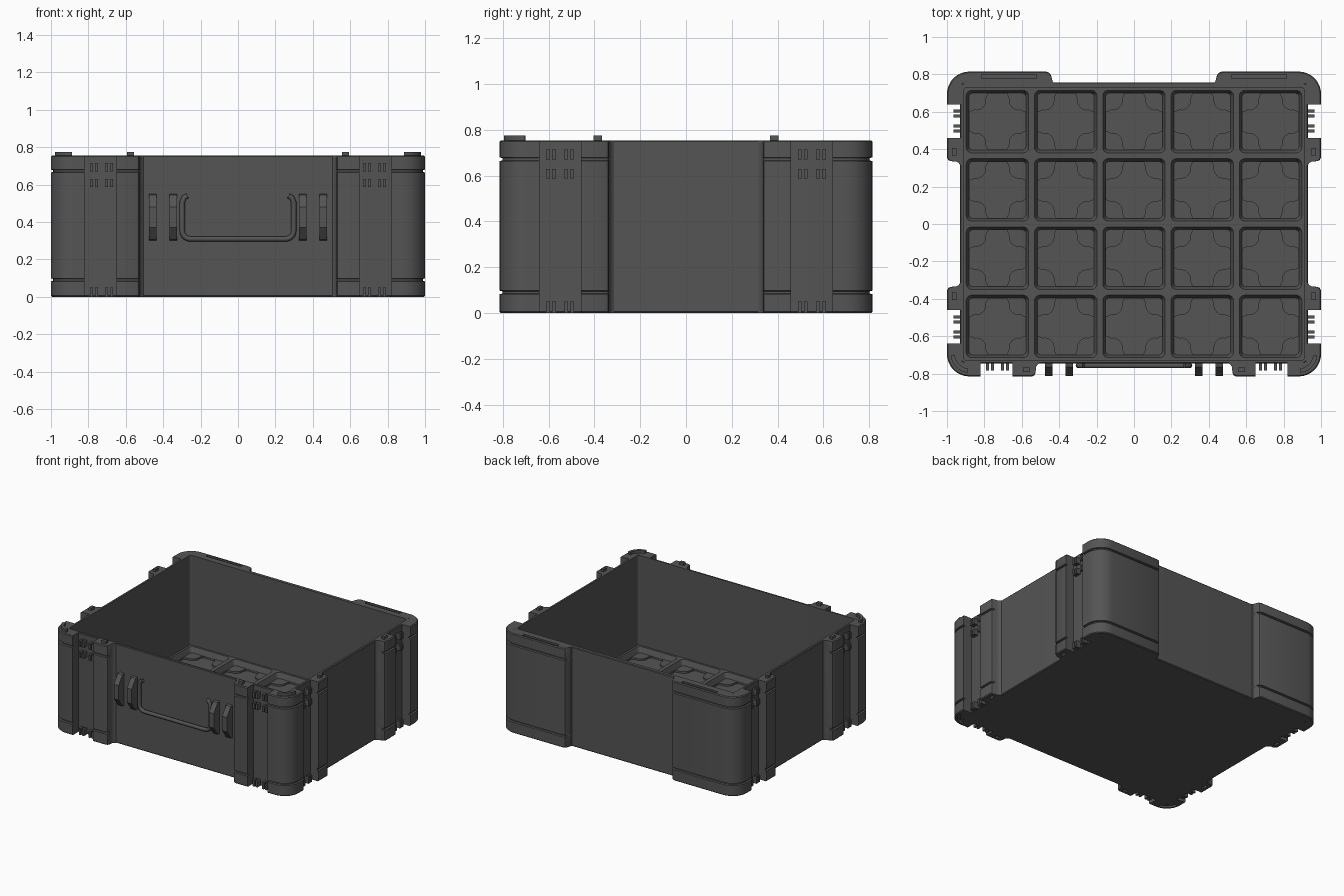
import bpy, bmesh, math

if "Cube" in bpy.data.objects:
    bpy.data.objects.remove(bpy.data.objects["Cube"])

PLASTIC = bpy.data.materials.new("charcoal_plastic")
PLASTIC.diffuse_color = (0.09, 0.09, 0.09, 1)
PLASTIC.use_nodes = True
PLASTIC.node_tree.nodes["Principled BSDF"].inputs["Base Color"].default_value = PLASTIC.diffuse_color
H = 0.755            # rim height
PITCH = 0.365        # floor cell size


def finish(name, bm, smooth=True):
    bmesh.ops.remove_doubles(bm, verts=bm.verts, dist=1e-5)
    bmesh.ops.recalc_face_normals(bm, faces=bm.faces)
    me = bpy.data.meshes.new(name)
    bm.to_mesh(me)
    bm.free()
    ob = bpy.data.objects.new(name, me)
    bpy.context.collection.objects.link(ob)
    me.materials.append(PLASTIC)
    if smooth:
        bpy.ops.object.select_all(action='DESELECT')
        ob.select_set(True)
        bpy.context.view_layer.objects.active = ob
        bpy.ops.object.shade_smooth_by_angle(angle=math.radians(30))
    return ob


def loft(bm, rings, cap_start=True, cap_end=True):
    """Bridge rings of equal point count, optionally capping both ends."""
    vs = [[bm.verts.new(p) for p in r] for r in rings]
    n = len(vs[0])
    for a, b in zip(vs, vs[1:]):
        for i in range(n):
            j = (i + 1) % n
            bm.faces.new((a[i], a[j], b[j], b[i]))
    if cap_start:
        bm.faces.new(vs[0])
    if cap_end:
        bm.faces.new(vs[-1])


def arc(cx, cy, r, a0, a1, n):
    return [(cx + r * math.cos(math.radians(a0 + (a1 - a0) * i / (n - 1))),
             cy + r * math.sin(math.radians(a0 + (a1 - a0) * i / (n - 1)))) for i in range(n)]


def rounded_rect(x0, x1, y0, y1, r, n=9):
    return (arc(x1 - r, y1 - r, r, 0, 90, n) + arc(x0 + r, y1 - r, r, 90, 180, n)
            + arc(x0 + r, y0 + r, r, 180, 270, n) + arc(x1 - r, y0 + r, r, 270, 360, n))


def at(ring, z, dx=0, dy=0):
    return [(x + dx, y + dy, z) for x, y in ring]


def box(bm, x0, x1, y0, y1, z0, z1):
    sq = [(x0, y0), (x1, y0), (x1, y1), (x0, y1)]
    loft(bm, [at(sq, z0), at(sq, z1)])


def cut(ob, cutter):
    m = ob.modifiers.new("cut", 'BOOLEAN')
    m.operation, m.solver, m.object = 'DIFFERENCE', 'EXACT', cutter
    cutter.hide_render = True
    cutter.hide_viewport = True


# Walls: open box shell
bm = bmesh.new()
X, YF, YB = 0.93, -0.745, 0.757
IX, IY = 2.5 * PITCH, 2 * PITCH
loft(bm, [at(rounded_rect(-X + .005, X - .005, YF + .005, YB - .005, .03), 0),
          at(rounded_rect(-X, X, YF, YB, .03), .006),
          at(rounded_rect(-X, X, YF, YB, .03), H - .005),
          at(rounded_rect(-X + .004, X - .004, YF + .004, YB - .004, .03), H),
          at(rounded_rect(-IX, IX, -IY, IY, .02), H),
          at(rounded_rect(-IX, IX, -IY, IY, .02), .07)], cap_end=False)
finish("box_walls", bm)

# Floor: 5 x 4 pockets, each with a scalloped recess
bm = bmesh.new()
edge = rounded_rect(-.167, .167, -.167, .167, .03)
foot = rounded_rect(-.152, .152, -.152, .152, .02)
border = [(x * PITCH / 2 / max(abs(x), abs(y)), y * PITCH / 2 / max(abs(x), abs(y))) for x, y in edge]
corner = [(.15, .05)] + arc(.115, .115, .055, 280, 170, 7) + [(.05, .15)]
scallop = []
for k in range(4):
    c, s = (1, 0, -1, 0)[k], (0, 1, 0, -1)[k]
    scallop += [(x * c - y * s, x * s + y * c) for x, y in corner]
for i in range(5):
    for j in range(4):
        dx, dy = (i - 2) * PITCH, (j - 1.5) * PITCH
        loft(bm, [at(r, z, dx, dy) for r, z in
                  ((border, .075), (edge, .075), (foot, .035), (scallop, .035), (scallop, .022))],
             cap_start=False)
finish("pocket_floor", bm)

# Pad cross-section heights with inset: chamfered ends and two grooves
LEVELS = [(0, .006), (.006, 0), (.082, 0), (.085, .012), (.095, .012), (.098, 0),
          (.664, 0), (.667, .012), (.677, .012), (.68, 0), (H - .006, 0), (H, .006)]


def front_corner(d):
    return ([(.82, .74), (.82, .815 - d)] + arc(.88, .695, .12 - d, 90, 0, 10)
            + [(1 - d, .64), (.92, .64), (.92, .74)])


def back_corner(d):
    return ([(.42, .75), (.435, .762), (.443, .793 - d), (.452, .808 - d), (.47, .815 - d)]
            + arc(.88, .695, .12 - d, 90, 0, 10) + [(1 - d, .64), (.92, .64), (.92, .75)])


def boss(d):
    # (distance along wall, distance out from wall)
    return [(.13, -.008), (.13, .07 - d), (.025, .07 - d), (.012, .063 - d),
            (.006, .05 - d), (.004, .02), (-.004, .007), (-.015, 0), (-.015, -.008)]


def front_boss(d):
    return [(.52 + a, .745 + o) for a, o in boss(d)]


def side_boss(d):
    return [(.93 + o, .33 + a) for a, o in boss(d)]


def add_pad(name, shape, sx, sy):
    bm = bmesh.new()
    loft(bm, [[(sx * x, sy * y, z) for x, y in shape(d)] for z, d in LEVELS])
    return finish(name, bm)


def add_key(name, ring, sx, sy, pad):
    """Stacking key on top of a pad, with its matching socket below."""
    ring = [(sx * x, sy * y) for x, y in ring]
    bm = bmesh.new()
    loft(bm, [at(ring, H - .01), at(ring, .775)])
    finish(name, bm)
    bm = bmesh.new()
    loft(bm, [at(ring, -.02), at(ring, .025)])
    cut(pad, finish(name + "_socket_cutter", bm, False))


FRONT_KEY = [(.557, .768), (.593, .768), (.593, .792), (.557, .792)]
SIDE_KEY = [(.95, .367), (.972, .367), (.972, .405), (.95, .405)]
CORNER_KEY = arc(.88, .695, .1, 85, 5, 10) + arc(.88, .695, .078, 5, 85, 10)

for sx, side in ((1, "right"), (-1, "left")):
    # Corner guards and bosses
    pad = add_pad("front_corner_" + side, front_corner, sx, -1)
    add_key("corner_key_" + side, CORNER_KEY, sx, -1, pad)
    pad = add_pad("front_boss_" + side, front_boss, sx, -1)
    add_key("front_key_" + side, FRONT_KEY, sx, -1, pad)
    for sy, end in ((-1, "front"), (1, "back")):
        pad = add_pad(f"side_boss_{end}_{side}", side_boss, sx, sy)
        add_key(f"side_key_{end}_{side}", SIDE_KEY, sx, sy, pad)
    pad = add_pad("back_corner_" + side, back_corner, sx, 1)
    # Slot in the top of the back guard
    bm = bmesh.new()
    x0, x1 = sorted((sx * .52, sx * .815))
    box(bm, x0, x1, .778, .8, H - .025, H + .02)
    cut(pad, finish("back_slot_cutter_" + side, bm, False))

    # Latch lugs in the channels
    bm = bmesh.new()
    for z0, z1 in ((0, .05), (.587, .63), (.67, .715)):
        for o in (-.053, -.027, .027, .053):
            a = sx * (.73 + o)
            box(bm, a - .008, a + .008, -.782, -.74, z0, z1)
            for sy in (-1, 1):
                b = sy * (.55 + o)
                x0, x1 = sorted((sx * .925, sx * .964))
                box(bm, x0, x1, b - .008, b + .008, z0, z1)
    finish("latch_lugs_" + side, bm, False)

    # Handle brackets: tapered fins
    bm = bmesh.new()
    fin = [(-.74, .3), (-.765, .305), (-.812, .37), (-.812, .48), (-.765, .545), (-.74, .55)]
    for c in (.345, .455):
        loft(bm, [[(sx * c + w, y, z) for y, z in fin] for w in (-.02, .02)])
    bmesh.ops.recalc_face_normals(bm, faces=bm.faces)
    finish("handle_brackets_" + side, bm, False)

# Handle: U-shaped bar against the front wall
half = [(.27, .54), (.288, .53), (.298, .505), (.298, .355)] + arc(.255, .352, .043, 0, -90, 6)
path = half + [(-x, z) for x, z in reversed(half)]
cu = bpy.data.curves.new("handle", 'CURVE')
cu.dimensions = '3D'
cu.bevel_depth = .014
cu.bevel_resolution = 2
cu.use_fill_caps = True
sp = cu.splines.new('POLY')
sp.points.add(len(path) - 1)
for p, (x, z) in zip(sp.points, path):
    p.co = (x, -.757, z, 1)
cu.materials.append(PLASTIC)
bpy.context.collection.objects.link(bpy.data.objects.new("handle", cu))
